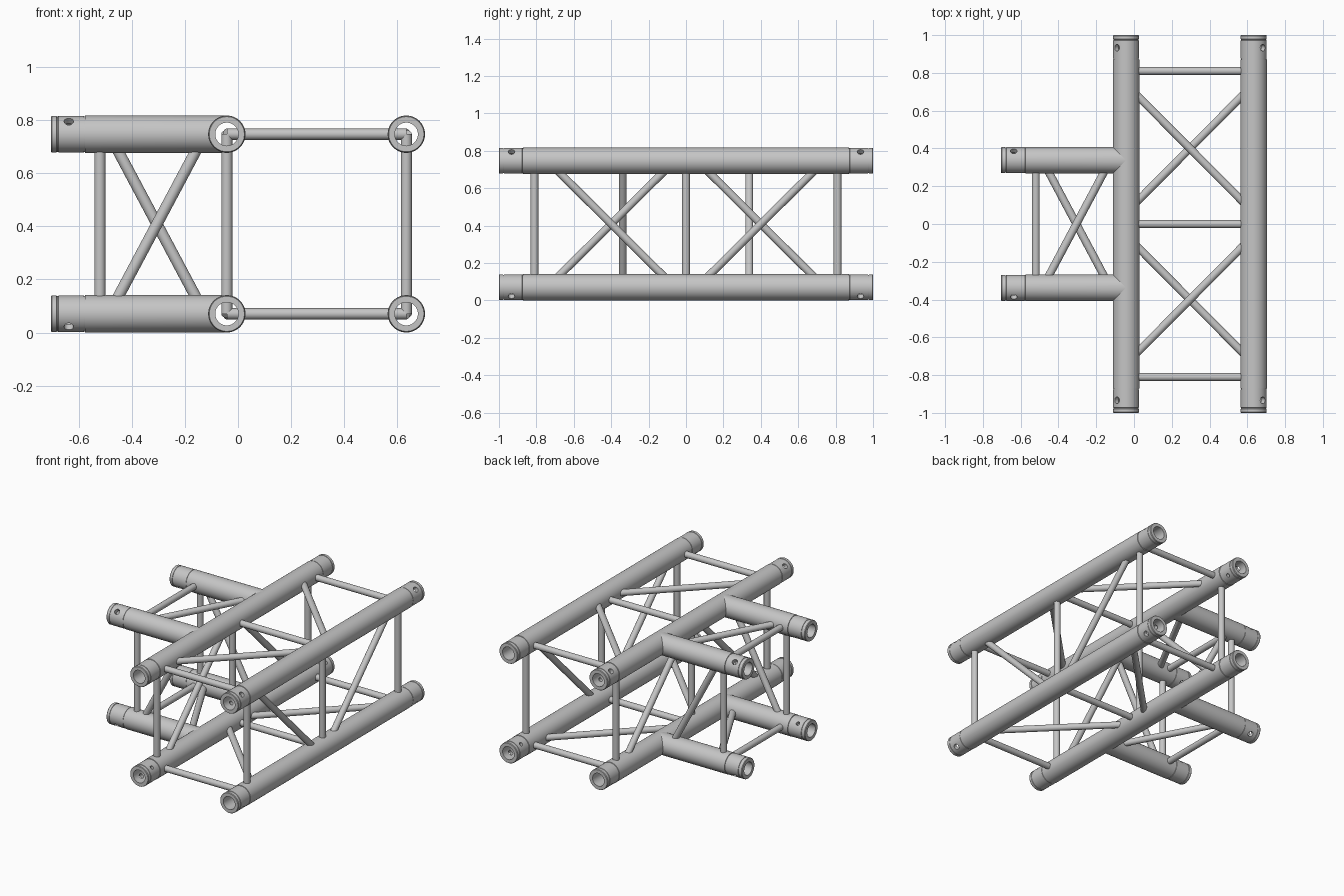
import bpy, bmesh, math
from mathutils import Vector

cube = bpy.data.objects.get("Cube")
if cube:
    bpy.data.objects.remove(cube, do_unlink=True)

# Main dimensions
R = 0.0704            # chord radius
BORE = 0.0435         # coupler bore
WALL = 0.062          # inside radius of the chord tube
BRACE = 0.021
XL, XR = -0.042, 0.6336
ZB, ZT = R, 0.7465
YB = 0.338            # branch chord offset
XEND = -0.704
HOLE = 0.067          # pin hole distance from a tube end
SEG = 48

metal = bpy.data.materials.new("aluminium grey")
metal.use_nodes = True
grey = (0.56, 0.56, 0.56, 1)
metal.diffuse_color = grey
bsdf = metal.node_tree.nodes["Principled BSDF"]
bsdf.inputs["Base Color"].default_value = grey
bsdf.inputs["Roughness"].default_value = 0.5

# Coupler outline: distance from the end, radius
COUPLER = [(0, BORE), (0, 0.066), (0.004, 0.069), (0.021, 0.069), (0.022, 0.0665),
           (0.027, 0.0665), (0.028, 0.069), (0.124, 0.069), (0.125, 0.067),
           (0.128, 0.067), (0.129, R)]
BORE_END = [(0.128, WALL), (0.128, BORE)]


def activate(obj):
    bpy.ops.object.select_all(action='DESELECT')
    obj.select_set(True)
    bpy.context.view_layer.objects.active = obj


def make_object(name, bm):
    bmesh.ops.recalc_face_normals(bm, faces=bm.faces)
    mesh = bpy.data.meshes.new(name)
    bm.to_mesh(mesh)
    bm.free()
    obj = bpy.data.objects.new(name, mesh)
    bpy.context.collection.objects.link(obj)
    mesh.materials.append(metal)
    return obj


def rod(name, a, b, r1=BRACE, r2=BRACE, seg=24):
    """Straight round bar or cone from a to b."""
    a, b = Vector(a), Vector(b)
    bm = bmesh.new()
    bmesh.ops.create_cone(bm, cap_ends=True, segments=seg, radius1=r1,
                          radius2=r2, depth=(b - a).length)
    rot = (b - a).to_track_quat('Z', 'Y').to_matrix().to_4x4()
    bm.transform(rot)
    bmesh.ops.translate(bm, verts=bm.verts, vec=(a + b) / 2)
    return make_object(name, bm)


def smooth(obj):
    activate(obj)
    bpy.ops.object.shade_smooth_by_angle(angle=math.radians(35))


def chord(name, start, u, v, length, saddle, out):
    """Hollow chord along u; out is the direction of its pin holes."""
    start, u, v, w = Vector(start), Vector(u), Vector(v), Vector((0, 0, 1))
    profile = [(t, r, False) for t, r in COUPLER]
    if saddle:
        profile += [(length, R, True), (length, WALL, True)]
    else:
        profile += [(length - t, r, False) for t, r in reversed(COUPLER)]
        profile += [(length - t, r, False) for t, r in reversed(BORE_END)]
    profile += [(t, r, False) for t, r in BORE_END]

    # Lathe the closed outline, fitting the saddle end to the main chord
    bm = bmesh.new()
    rings = []
    for t, r, fit in profile:
        ring = []
        for i in range(SEG):
            ang = math.tau * i / SEG
            dv, dw = r * math.cos(ang), r * math.sin(ang)
            d = t - math.sqrt(max(R * R - dw * dw, 0)) if fit else t
            ring.append(bm.verts.new(start + u * d + v * dv + w * dw))
        rings.append(ring)
    for k, ring in enumerate(rings):
        nxt = rings[(k + 1) % len(rings)]
        for i in range(SEG):
            j = (i + 1) % SEG
            bm.faces.new((ring[i], ring[j], nxt[j], nxt[i]))
    obj = make_object(name, bm)

    # Tapered pin holes through the couplers
    out = Vector(out).normalized() * 0.1
    for t in [HOLE] if saddle else [HOLE, length - HOLE]:
        c = start + u * t
        cutter = rod("pin_cutter", c - out, c + out, 0.011, 0.019)
        cutter.hide_render = True
        mod = obj.modifiers.new("pin_hole", 'BOOLEAN')
        mod.operation = 'DIFFERENCE'
        mod.solver = 'EXACT'
        mod.object = cutter
        activate(obj)
        bpy.ops.object.modifier_apply(modifier=mod.name)
        bpy.data.objects.remove(cutter, do_unlink=True)
    smooth(obj)


def brace(name, a, b):
    smooth(rod(name, a, b))


# Chords of the main run and of the side branch
for level, z, sz in (("lower", ZB, -1), ("upper", ZT, 1)):
    for side, x, sx in (("right", XL, -1), ("left", XR, 1)):
        chord(f"{level}_{side}_main_chord", (x, -1, z), (0, 1, 0), (1, 0, 0),
              2, False, (sx, 0, sz))
    for side, sy in (("front", -1), ("back", 1)):
        chord(f"{level}_{side}_branch_chord", (XEND, sy * YB, z), (1, 0, 0),
              (0, 1, 0), XL - XEND, True, (0, sy, sz))

# Square frames of the main run
for y in (-0.81, 0, 0.81):
    for z in (ZB, ZT):
        brace("main_cross_rung", (XL, y, z), (XR, y, z))
    for x in (XL, XR):
        brace("main_upright", (x, y, ZB), (x, y, ZT))

# Diagonals of the main run, mirrored front to back
FAR, NEAR = 0.74, 0.06
for s in (-1, 1):
    far, near = s * FAR, s * NEAR
    brace("upper_main_diagonal", (XL, far, ZT), (XR, near, ZT))
    brace("lower_main_diagonal", (XL, near, ZB), (XR, far, ZB))
    brace("left_main_diagonal", (XR, far, ZT), (XR, near, ZB))
    brace("right_main_diagonal", (XL, near, ZT), (XL, far, ZB))

# End frame and diagonals of the branch
XF, OUTER, INNER = -0.52, -0.485, -0.125
for z in (ZB, ZT):
    brace("branch_cross_rung", (XF, -YB, z), (XF, YB, z))
for y in (-YB, YB):
    brace("branch_upright", (XF, y, ZB), (XF, y, ZT))
brace("upper_branch_diagonal", (OUTER, -YB, ZT), (INNER, YB, ZT))
brace("lower_branch_diagonal", (INNER, -YB, ZB), (OUTER, YB, ZB))
brace("front_branch_diagonal", (OUTER, -YB, ZB), (INNER, -YB, ZT))
brace("back_branch_diagonal", (OUTER, YB, ZT), (INNER, YB, ZB))
